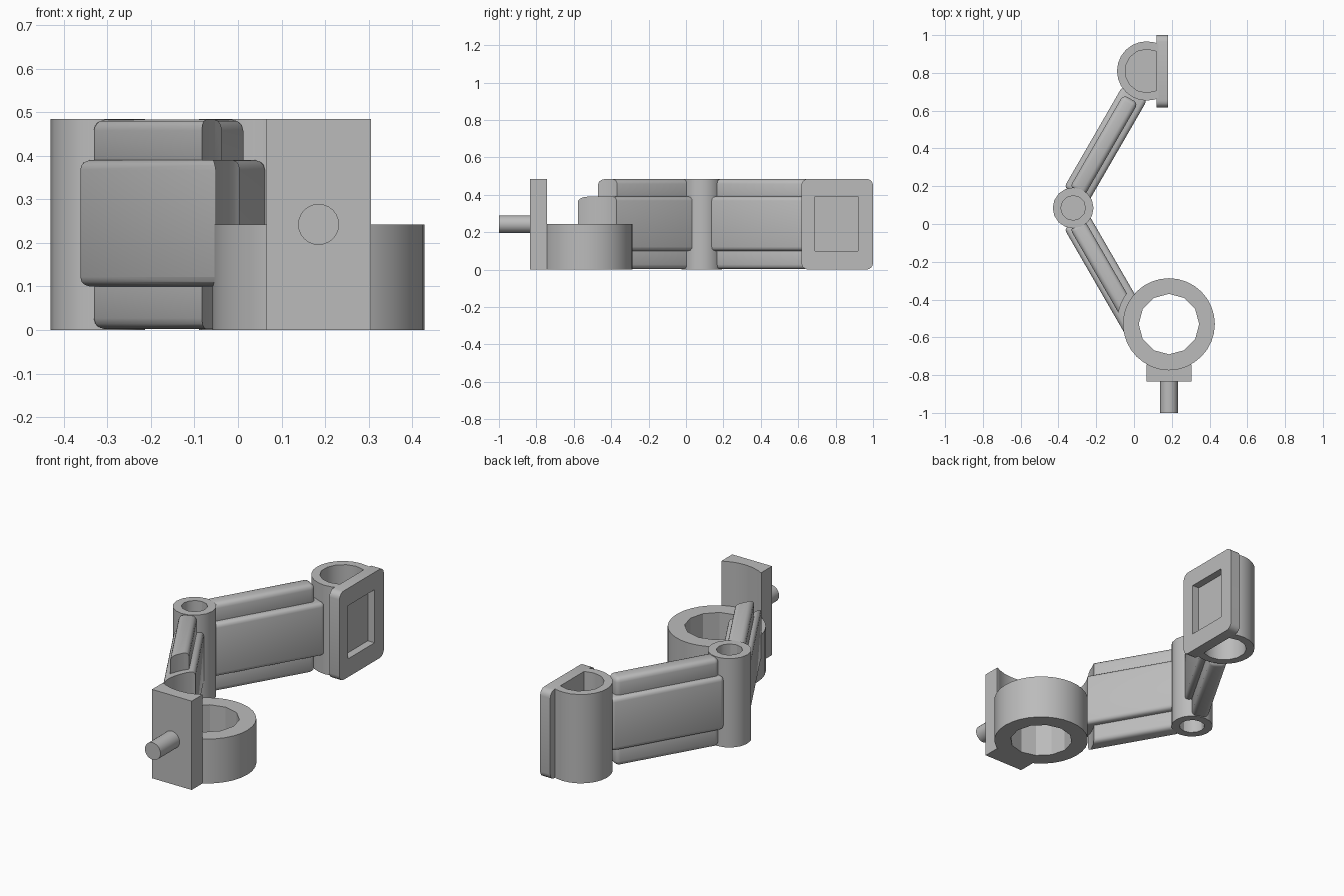
import bpy
from math import radians, sin, cos, pi
from mathutils import Vector

default = bpy.data.objects.get("Cube")
if default:
    bpy.data.objects.remove(default, do_unlink=True)

grey = bpy.data.materials.new("plain grey")
grey.use_nodes = True
COLOUR = (0.5, 0.5, 0.5, 1)
grey.diffuse_color = COLOUR
grey.node_tree.nodes["Principled BSDF"].inputs["Base Color"].default_value = COLOUR

HEIGHT = 0.485
MID = HEIGHT / 2
ELBOW = Vector((-0.322, 0.085, 0))
SOCKET = Vector((0.067, 0.81, 0))
RING = Vector((0.185, -0.53, 0))


def finish(name):
    obj = bpy.context.object
    obj.name = name
    bpy.ops.object.transform_apply(location=True, rotation=True, scale=True)
    obj.data.materials.append(grey)
    return obj


def box(name, low, high):
    low, high = Vector(low), Vector(high)
    bpy.ops.mesh.primitive_cube_add(size=1, location=(low + high) / 2)
    bpy.context.object.scale = high - low
    return finish(name)


def cylinder(name, centre, radius, z0, z1, sides):
    place = Vector((centre[0], centre[1], (z0 + z1) / 2))
    bpy.ops.mesh.primitive_cylinder_add(vertices=sides, radius=radius,
                                        depth=z1 - z0, location=place)
    return finish(name)


def activate(obj):
    bpy.ops.object.select_all(action='DESELECT')
    bpy.context.view_layer.objects.active = obj
    obj.select_set(True)


def apply(obj, mod):
    activate(obj)
    bpy.ops.object.modifier_apply(modifier=mod.name)


def cut(obj, cutter):
    mod = obj.modifiers.new("cut", 'BOOLEAN')
    mod.operation = 'DIFFERENCE'
    mod.solver = 'EXACT'
    mod.object = cutter
    apply(obj, mod)
    bpy.data.objects.remove(cutter, do_unlink=True)


def bevel(obj, width, segments=3):
    mod = obj.modifiers.new("round", 'BEVEL')
    mod.width = width
    mod.segments = segments
    apply(obj, mod)


def smooth(obj, angle=30):
    activate(obj)
    bpy.ops.object.shade_smooth_by_angle(angle=radians(angle))


# Elbow barrel with a blind pocket at each end
elbow = cylinder("elbow_barrel", ELBOW, 0.108, 0, HEIGHT, 16)
for z in (0, HEIGHT):
    cut(elbow, cylinder("cutter", ELBOW, 0.065, z - 0.1, z + 0.1, 12))
smooth(elbow)

# Rear socket: barrel cut flat against the plate, with D-shaped pockets
socket = cylinder("rear_socket", SOCKET, 0.157, 0, HEIGHT, 24)
cut(socket, box("cutter", (0.13, 0.5, -1), (0.5, 1.2, 1)))
for z in (0, HEIGHT):
    pocket = cylinder("cutter", SOCKET, 0.115, z - 0.17, z + 0.17, 14)
    cut(pocket, box("side", (0.12, 0.5, -1), (0.5, 1.2, 1)))
    cut(socket, pocket)
smooth(socket)

# Rear plate with rounded corners and a square recess
plate = box("rear_plate", (0.12, 0.617, 0), (0.181, 1, HEIGHT))
weights = plate.data.attributes.new("bevel_weight_edge", 'FLOAT', 'EDGE')
for edge in plate.data.edges:
    a, b = (plate.data.vertices[i].co for i in edge.vertices)
    weights.data[edge.index].value = float(abs(a.x - b.x) > 0.01)
mod = plate.modifiers.new("corners", 'BEVEL')
mod.limit_method = 'WEIGHT'
mod.width = 0.035
mod.segments = 4
apply(plate, mod)
cut(plate, box("cutter", (0.14, 0.69, 0.1), (0.3, 0.92, 0.39)))
smooth(plate)

# Front ring
ring = cylinder("front_ring", RING, 0.243, 0, MID, 32)
cut(ring, cylinder("cutter", RING, 0.16, -1, 1, 12))
smooth(ring, 25)

# Front plate, hollowed at the back to follow the ring, and its pin
mount = box("front_plate", (0.065, -0.835, 0), (0.305, -0.743, HEIGHT))
cut(mount, cylinder("cutter", RING, 0.242, -1, 1, 32))
smooth(mount)
bpy.ops.mesh.primitive_cylinder_add(vertices=24, radius=0.047, depth=0.18,
                                    location=(RING.x, -0.91, MID),
                                    rotation=(pi / 2, 0, 0))
smooth(finish("front_pin"))


def arm_block(name, side, start, end, offset, width, z0, z1, rounding):
    """Rounded block lying along the arm that leaves the elbow at 60 degrees."""
    block = box(name, (start, offset - width / 2, z0), (end, offset + width / 2, z1))
    bevel(block, rounding)
    block.scale.y = side
    if side < 0:
        block.data.flip_normals()
    block.rotation_euler.z = side * radians(60)
    block.location = ELBOW
    activate(block)
    bpy.ops.object.transform_apply(location=True, rotation=True, scale=True)
    return block


# Two arms: thick core with a narrower ridge above and below
for label, side in (("rear", 1), ("front", -1)):
    core_end = 0.69 if side > 0 else 0.73
    parts = [(arm_block(label + "_arm_core", side, 0.07, core_end, 0.021, 0.15,
                        0.1, 0.39, 0.022), 0.241)]
    for place, z0, z1 in (("upper", 0.36, HEIGHT - 0.002), ("lower", 0.002, 0.13)):
        parts.append((arm_block(label + "_arm_" + place + "_ridge", side, 0.085, 0.652,
                                0.025, 0.09, z0, z1, 0.025), 0.275))
    for part, clearance in parts:
        if side < 0:
            cut(part, cylinder("cutter", RING, clearance, -1, 1, 48))
        smooth(part, 35)
